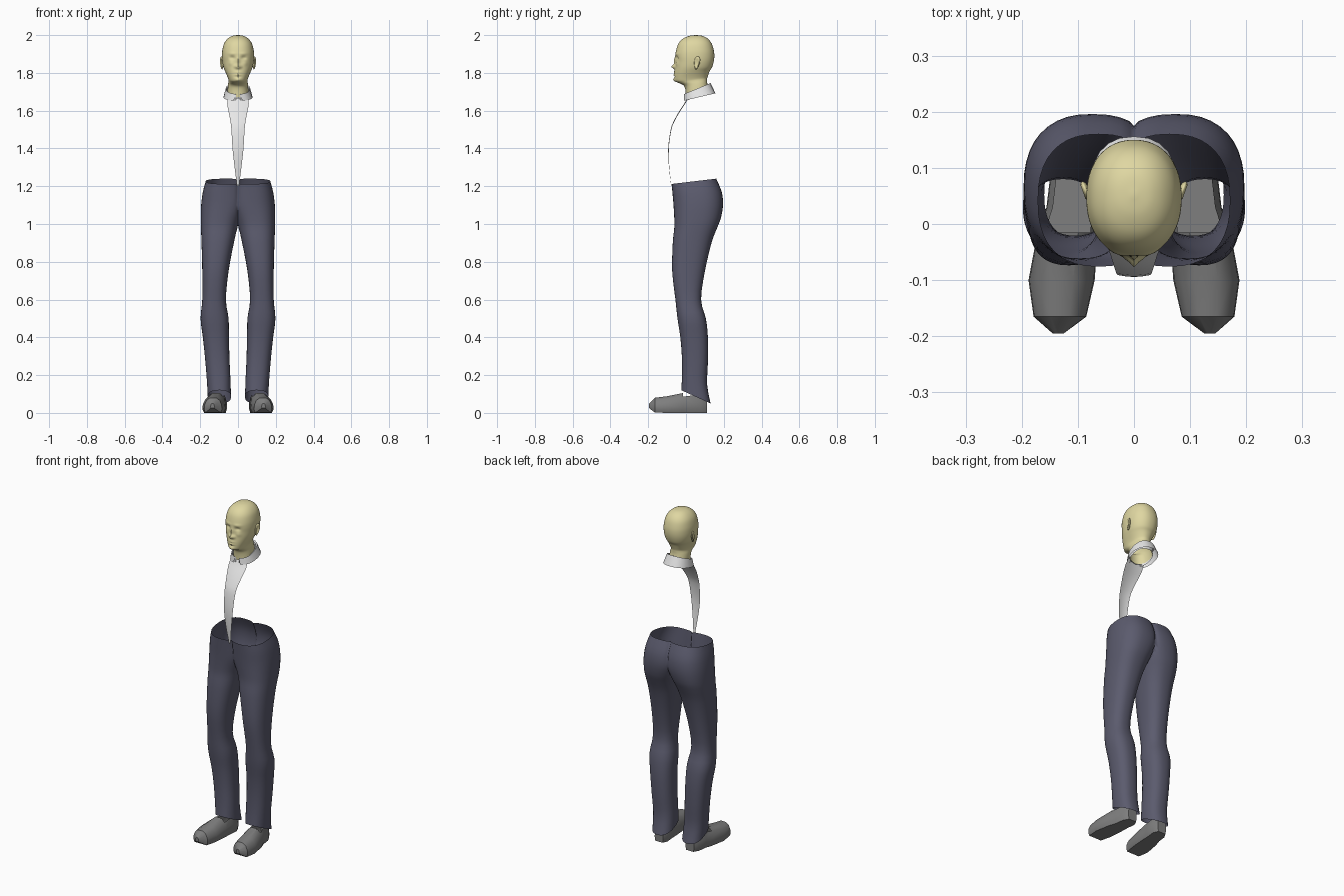
import bpy, bmesh, math
from mathutils import Vector, Matrix

if "Cube" in bpy.data.objects:
    bpy.data.objects.remove(bpy.data.objects["Cube"])


def material(name, r, g, b):
    m = bpy.data.materials.new(name)
    m.diffuse_color = (r, g, b, 1)
    m.use_nodes = True
    m.node_tree.nodes["Principled BSDF"].inputs["Base Color"].default_value = m.diffuse_color
    return m


SKIN = material("skin", 0.74, 0.68, 0.36)
WHITE = material("shirt white", 0.8, 0.8, 0.8)
NAVY = material("trouser slate blue", 0.105, 0.105, 0.155)
GREY = material("shoe grey", 0.21, 0.21, 0.21)


def finish(name, bm, mat, mirror=False, angle=40):
    bmesh.ops.recalc_face_normals(bm, faces=bm.faces)
    me = bpy.data.meshes.new(name)
    bm.to_mesh(me)
    bm.free()
    me.materials.append(mat)
    ob = bpy.data.objects.new(name, me)
    bpy.context.collection.objects.link(ob)
    bpy.ops.object.select_all(action='DESELECT')
    bpy.context.view_layer.objects.active = ob
    ob.select_set(True)
    bpy.ops.object.shade_smooth_by_angle(angle=math.radians(angle))
    if mirror:
        mod = ob.modifiers.new("mirror", 'MIRROR')
        mod.merge_threshold = 0.0005
    return ob


def smooth_rows(rows, n):
    """Catmull-Rom interpolation through rows of numbers."""
    out = []
    for i in range(len(rows) - 1):
        p = [rows[max(0, min(len(rows) - 1, i + k))] for k in (-1, 0, 1, 2)]
        for s in range(n):
            t = s / n
            out.append([0.5 * (2 * b + (c - a) * t + (2 * a - 5 * b + 4 * c - d) * t * t
                               + (3 * b - a - 3 * c + d) * t ** 3) for a, b, c, d in zip(*p)])
    return out + [list(rows[-1])]


def loft(bm, rings, closed=True):
    vs = [[bm.verts.new(p) for p in r] for r in rings]
    for a, b in zip(vs, vs[1:]):
        n = len(a)
        for i in range(n if closed else n - 1):
            j = (i + 1) % n
            bm.faces.new((a[i], a[j], b[j], b[i]))
    return vs


def ring(zf, zb, x0, x1, yf, yb, n, e, start=0, end=360):
    """Superellipse section between x0..x1 and yf..yb, tilted from zf to zb."""
    pts = []
    full = end - start == 360
    for i in range(n):
        t = math.radians(start + (end - start) * i / (n if full else n - 1))
        s, c = math.sin(t), -math.cos(t)
        s = math.copysign(abs(s) ** (2 / e), s)
        c = math.copysign(abs(c) ** (2 / e), c)
        pts.append(Vector(((x0 + x1) / 2 + (x1 - x0) / 2 * s,
                           (yf + yb) / 2 + (yb - yf) / 2 * c,
                           (zf + zb) / 2 + (zb - zf) / 2 * c)))
    return pts


# Head and neck: front z, back z, half width, front y, back y
head_rows = [(2.0, 2.0, .004, .048, .056), (1.995, 1.995, .032, .015, .09),
             (1.98, 1.98, .056, -.018, .117), (1.955, 1.955, .074, -.04, .136),
             (1.92, 1.92, .083, -.052, .147), (1.89, 1.89, .085, -.056, .15),
             (1.86, 1.86, .083, -.055, .147), (1.83, 1.83, .077, -.058, .138),
             (1.80, 1.81, .067, -.061, .126), (1.775, 1.79, .057, -.062, .118),
             (1.757, 1.775, .051, -.058, .113), (1.748, 1.765, .050, -.042, .112),
             (1.735, 1.75, .052, -.015, .112), (1.715, 1.73, .054, -.004, .115),
             (1.67, 1.70, .056, .0, .12)]
# Face relief: x, z, spread x, spread z, push along y
relief = [(0, 1.862, .007, .02, -.010), (0, 1.833, .010, .010, -.020),
          (.03, 1.880, .013, .008, .010), (.03, 1.902, .02, .006, -.004),
          (.015, 1.833, .006, .007, -.006), (0, 1.803, .017, .004, -.006),
          (0, 1.789, .014, .004, -.006), (0, 1.779, .018, .004, .003),
          (0, 1.763, .014, .009, -.007), (.038, 1.85, .012, .012, -.004)]
bm = bmesh.new()
rings = [ring(zf, zb, -w, w, yf, yb, 72, 2.2)
         for zf, zb, w, yf, yb in smooth_rows(head_rows, 5)]
for r in rings:
    for p in r:
        if p.y < .02 and p.z > 1.74:
            for x, z, sx, sz, amp in relief:
                p.y += amp * math.exp(-((abs(p.x) - x) / sx) ** 2 - ((p.z - z) / sz) ** 2)
v = loft(bm, rings)
bm.faces.new(v[0])
finish("head", bm, SKIN, angle=60)

# Ears: flattened spheres with a hollow
bm = bmesh.new()
bmesh.ops.create_uvsphere(bm, u_segments=20, v_segments=14, radius=1,
                          matrix=Matrix.Rotation(math.pi / 2, 4, 'Y'))
for p in bm.verts:
    rad = math.hypot(p.co.y, p.co.z)
    if p.co.x > 0:
        p.co.x -= .9 * max(0, 1 - (rad / .75) ** 2)
    lobe = .75 + .25 * p.co.z
    p.co = Vector((p.co.x * .008, p.co.y * .021 * lobe, p.co.z * .035))
bm.transform(Matrix.Translation((.086, .058, 1.853)) @ Matrix.Rotation(math.radians(-20), 4, 'Z')
             @ Matrix.Rotation(math.radians(-10), 4, 'X'))
finish("ears", bm, SKIN, mirror=True, angle=60)

# Collar: stand, fold and outer leaf, open at the front
bm = bmesh.new()
collar = [(1.655, 1.70, .058, -.004, .125), (1.685, 1.742, .059, -.006, .122),
          (1.688, 1.746, .064, -.010, .130), (1.652, 1.692, .077, -.014, .156)]
loft(bm, [ring(zf, zb, -w, w, yf, yb, 21, 2.3, 8 + 6 * (i == 3), 352 - 6 * (i == 3))
          for i, (zf, zb, w, yf, yb) in enumerate(collar)], closed=False)
finish("collar", bm, WHITE)

# Shirt front: tapering strip; z, y, half width
strip = [(1.675, .012, .052), (1.64, -.008, .057), (1.60, -.034, .051), (1.55, -.062, .041),
         (1.5, -.081, .035), (1.4, -.094, .029), (1.3, -.090, .018), (1.2, -.078, .005)]
bm = bmesh.new()
loft(bm, [[(w * k / 3, y + .006 * (k / 3) ** 2 * w / .057, z - (.02 * (1 - abs(k) / 3) if z > 1.67 else 0))
           for k in range(-3, 4)] for z, y, w in smooth_rows(strip, 3)], closed=False)
finish("shirt_front", bm, WHITE, angle=60)

# Trousers: one leg up to the waist, cut at the middle and mirrored
# front z, back z, inner x, outer x, front y, back y
leg = [(.12, .05, .037, .160, -.025, .130), (.20, .15, .040, .165, -.021, .112),
       (.30, .27, .045, .174, -.022, .116), (.40, .40, .048, .186, -.030, .116),
       (.50, .50, .050, .198, -.045, .105), (.60, .60, .064, .189, -.056, .080),
       (.75, .75, .050, .189, -.073, .100), (.90, .90, .022, .193, -.070, .135),
       (.98, .98, .003, .196, -.062, .165), (1.03, 1.03, -.016, .197, -.062, .184),
       (1.10, 1.10, -.046, .195, -.066, .196), (1.17, 1.17, -.050, .186, -.072, .189),
       (1.212, 1.24, -.045, .171, -.076, .160)]
bm = bmesh.new()
rings = [ring(*row, 40, 2.4) for row in smooth_rows(leg, 3)]
for r in rings:
    for p in r:
        p.x = max(0, p.x)
loft(bm, rings)
inside = [f for f in bm.faces if all(p.co.x < 1e-5 for p in f.verts)]
bmesh.ops.delete(bm, geom=inside, context='FACES')
bmesh.ops.dissolve_degenerate(bm, dist=1e-5, edges=bm.edges)
finish("trousers", bm, NAVY, mirror=True, angle=60)

# Shoes: sections along y; y, centre x, half width, bottom z, top z
shoe = [(-.195, .135, .010, .025, .050), (-.165, .132, .047, .002, .080),
        (-.10, .129, .059, 0, .088), (-.015, .118, .054, 0, .105),
        (.03, .110, .046, 0, .112), (.08, .104, .046, 0, .112), (.11, .102, .028, 0, .105)]
section = [(-.85, 0), (-1, .2), (-.97, .5), (-.75, .82), (-.35, 1),
           (.35, 1), (.75, .82), (.97, .5), (1, .2), (.85, 0)]
bm = bmesh.new()
v = loft(bm, [[(cx + w * a, y, z0 + (z1 - z0) * b) for a, b in section]
              for y, cx, w, z0, z1 in shoe])
bm.faces.new(v[0])
bm.faces.new(v[-1])
bmesh.ops.recalc_face_normals(bm, faces=bm.faces)
opening = [f for f in bm.faces if f.normal.z > .5 and f.calc_center_median().y > 0]
bmesh.ops.delete(bm, geom=opening, context='FACES')
finish("shoes", bm, GREY, mirror=True, angle=35)
